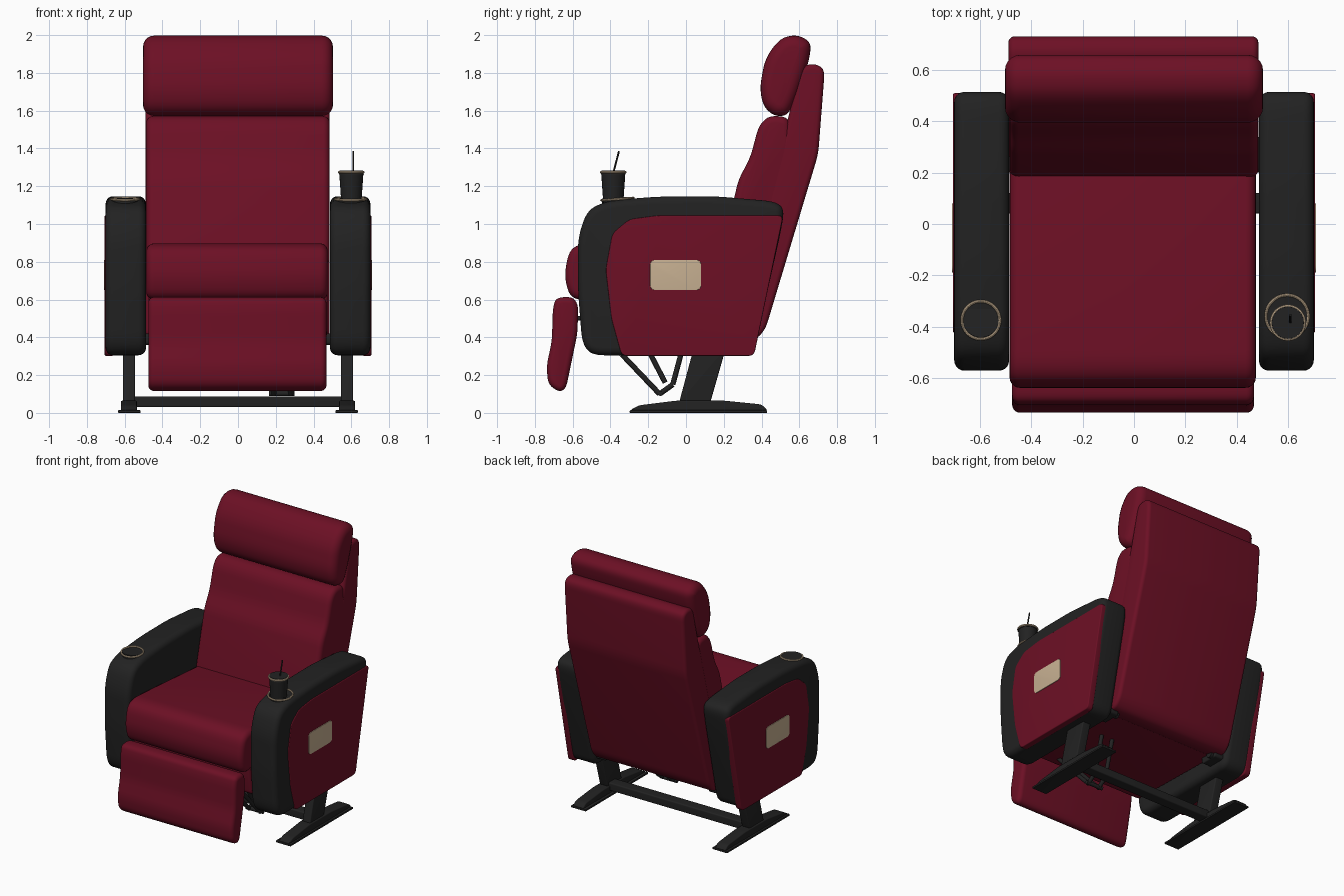
import bpy, bmesh, math
from mathutils import Vector

if "Cube" in bpy.data.objects:
    bpy.data.objects.remove(bpy.data.objects["Cube"], do_unlink=True)


def material(name, rgb):
    m = bpy.data.materials.new(name)
    m.use_nodes = True
    m.diffuse_color = (*rgb, 1)
    bsdf = m.node_tree.nodes["Principled BSDF"]
    bsdf.inputs["Base Color"].default_value = (*rgb, 1)
    bsdf.inputs["Roughness"].default_value = 0.7
    return m


RED = material("burgundy upholstery", (0.15, 0.005, 0.018))
BLACK = material("black trim", (0.016, 0.016, 0.016))
TAN = material("tan", (0.58, 0.44, 0.29))


def finish(name, bm, mat):
    bmesh.ops.recalc_face_normals(bm, faces=bm.faces)
    mesh = bpy.data.meshes.new(name)
    bm.to_mesh(mesh)
    bm.free()
    mesh.materials.append(mat)
    mesh.shade_smooth()
    mesh.set_sharp_from_angle(angle=math.radians(35))
    ob = bpy.data.objects.new(name, mesh)
    bpy.context.collection.objects.link(ob)
    return ob


def rounded(points, radius, steps=6):
    """Round every corner of a closed (y, z) profile."""
    pts = [Vector(p) for p in points]
    out = []
    for i, p in enumerate(pts):
        a, b = pts[i - 1] - p, pts[(i + 1) % len(pts)] - p
        start = p + a.normalized() * min(radius, a.length * 0.45)
        end = p + b.normalized() * min(radius, b.length * 0.45)
        for k in range(steps + 1):
            t = k / steps
            out.append(start * (1 - t) ** 2 + p * 2 * t * (1 - t) + end * t * t)
    return out


def inset(pts, d):
    """Move a closed profile inward by d along its normals."""
    n = len(pts)
    area = sum(pts[i - 1].x * pts[i].y - pts[i].x * pts[i - 1].y for i in range(n))
    s = 1 if area > 0 else -1
    out = []
    for i, p in enumerate(pts):
        t = (pts[(i + 1) % n] - pts[i - 1]).normalized()
        out.append(p + Vector((-t.y, t.x)) * d * s)
    return out


def slab(name, points, x0, x1, mat, corner=0.04, edge=0.02, steps=5):
    """Side profile extruded along x with rolled edges on both ends."""
    base = rounded(points, corner)
    angles = [math.pi / 2 * k / steps for k in range(steps + 1)]
    rings = [(x0 + edge * (1 - math.sin(a)), edge * (1 - math.cos(a))) for a in reversed(angles)]
    rings = [(x0 + edge * (1 - math.cos(a)), edge * (1 - math.sin(a))) for a in angles]
    rings += [(x0 + x1 - x, d) for x, d in reversed(rings)]
    bm = bmesh.new()
    loops = [[bm.verts.new((x, p.x, p.y)) for p in inset(base, d)] for x, d in rings]
    n = len(base)
    for a, b in zip(loops, loops[1:]):
        for i in range(n):
            j = (i + 1) % n
            bm.faces.new((a[i], a[j], b[j], b[i]))
    bm.faces.new(loops[0])
    bm.faces.new(loops[-1])
    return finish(name, bm, mat)


def box(y0, y1, z0, z1):
    return [(y0, z0), (y1, z0), (y1, z1), (y0, z1)]


def rod(name, start, end, r0, mat, r1=None, sides=24):
    start, end = Vector(start), Vector(end)
    bm = bmesh.new()
    bmesh.ops.create_cone(bm, cap_ends=True, segments=sides, radius1=r0,
                          radius2=r0 if r1 is None else r1, depth=(end - start).length)
    ob = finish(name, bm, mat)
    ob.location = (start + end) / 2
    ob.rotation_euler = (end - start).to_track_quat("Z", "Y").to_euler()
    return ob


def ring(name, centre, major, minor, mat, tilt=0.0):
    bm = bmesh.new()
    count, sides = 40, 8
    loops = []
    for i in range(count):
        u = math.tau * i / count
        loop = []
        for j in range(sides):
            v = math.tau * j / sides
            r = major + minor * math.cos(v)
            loop.append(bm.verts.new((r * math.cos(u), r * math.sin(u), minor * math.sin(v))))
        loops.append(loop)
    for i in range(count):
        a, b = loops[i], loops[(i + 1) % count]
        for j in range(sides):
            k = (j + 1) % sides
            bm.faces.new((a[j], b[j], b[k], a[k]))
    ob = finish(name, bm, mat)
    ob.location = centre
    ob.rotation_euler.x = tilt
    return ob


# Upholstered body
slab("back_shell", [(0.61, 1.835), (0.68, 1.85), (0.735, 1.82), (0.7, 1.37), (0.42, 0.44),
                    (0.36, 0.38), (0.24, 0.40), (0.5, 1.4)], -0.49, 0.485, RED, 0.05, 0.025)
slab("back_cushion", [(0.17, 0.78), (0.26, 1.16), (0.28, 1.24), (0.34, 1.35), (0.385, 1.52),
                      (0.44, 1.575), (0.55, 1.565), (0.56, 1.4), (0.4, 0.8)],
     -0.485, 0.485, RED, 0.05, 0.035)
slab("headrest", [(0.39, 1.72), (0.41, 1.62), (0.47, 1.57), (0.54, 1.575), (0.59, 1.68),
                  (0.65, 1.86), (0.665, 1.96), (0.59, 2.003), (0.5, 1.985), (0.42, 1.88)],
     -0.503, 0.503, RED, 0.06, 0.06)
slab("seat_cushion", [(-0.61, 0.60), (-0.645, 0.72), (-0.62, 0.86), (-0.55, 0.9), (-0.3, 0.885),
                      (0.3, 0.84), (0.3, 0.6)], -0.485, 0.475, RED, 0.06, 0.04)
slab("seat_base", [(-0.52, 0.42), (-0.55, 0.64), (0.3, 0.64), (0.34, 0.4)],
     -0.475, 0.475, RED, 0.03, 0.02)
slab("footrest", [(-0.705, 0.55), (-0.69, 0.61), (-0.6, 0.615), (-0.57, 0.57), (-0.575, 0.42),
                  (-0.635, 0.13), (-0.67, 0.11), (-0.73, 0.15), (-0.738, 0.25), (-0.71, 0.38)],
     -0.475, 0.468, RED, 0.04, 0.03)

# Arms, panels and stand, repeated on both sides
arm = [(-0.5, 0.305), (-0.55, 0.37), (-0.572, 0.65), (-0.572, 0.93), (-0.52, 1.08), (-0.4, 1.125),
       (-0.15, 1.145), (0.15, 1.147), (0.47, 1.12), (0.522, 1.08), (0.5, 0.95), (0.355, 0.305)]
panel = [(-0.34, 0.302), (-0.395, 0.5), (-0.425, 0.76), (-0.39, 0.95), (-0.3, 1.025),
         (-0.15, 1.045), (0.515, 1.045), (0.36, 0.302)]
foot = [(-0.3, 0.012), (-0.25, 0.04), (-0.05, 0.065), (0.2, 0.065), (0.4, 0.045), (0.435, 0.012)]
post = [(-0.035, 0.06), (0.13, 0.06), (0.21, 0.34), (0.04, 0.34)]

for side, s in (("left", 1), ("right", -1)):
    def part(name, pts, x0, x1, mat, corner, edge):
        slab(f"{side}_{name}", pts, *sorted((s * x0, s * x1)), mat, corner, edge)

    part("arm", arm, 0.487, 0.701, BLACK, 0.07, 0.04)
    part("arm_panel", panel, 0.66, 0.706, RED, 0.03, 0.006)
    part("arm_plate", box(-0.19, 0.08, 0.65, 0.81), 0.702, 0.71, TAN, 0.03, 0.002)
    part("foot_sole", box(-0.298, 0.43, 0, 0.014), 0.515, 0.635, BLACK, 0.005, 0.003)
    part("foot", foot, 0.535, 0.62, BLACK, 0.02, 0.008)
    part("post", post, 0.545, 0.61, BLACK, 0.01, 0.008)
    part("seat_bracket", box(0.2, 0.34, 0.36, 0.42), 0.42, 0.5, BLACK, 0.02, 0.008)
    rod(f"{side}_recline_pivot", (s * 0.4, 0.3, 0.385), (s * 0.49, 0.3, 0.385), 0.025, BLACK)

    # Cup holder
    hx, hy, hr = (0.597, -0.36, 0.083) if s > 0 else (-0.597, -0.375, 0.074)
    ring(f"{side}_cup_holder_rim", (hx, hy, 1.132), hr, 0.006, TAN, 0.08)
    rod(f"{side}_cup_holder_well", (hx, hy, 1.1), (hx, hy + 0.002, 1.133), hr - 0.004, BLACK)

# Crossbar between the feet
slab("crossbar", box(0.04, 0.12, 0.03, 0.088), -0.55, 0.55, BLACK, 0.01, 0.005)

# Footrest linkage under the seat
for i, x in enumerate((0.19, 0.28)):
    path = [(-0.45, 0.43), (-0.34, 0.31), (-0.14, 0.1), (-0.07, 0.15), (0.0, 0.41)]
    for k, (a, b) in enumerate(zip(path, path[1:])):
        rod(f"linkage_{i}_{k}", (x, *a), (x, *b), 0.014, BLACK, sides=12)
    rod(f"linkage_brace_{i}", (x, -0.24, 0.41), (x, -0.11, 0.16), 0.014, BLACK, sides=12)
    rod(f"footrest_link_{i}", (x, -0.59, 0.5), (x, -0.45, 0.5), 0.012, BLACK, sides=12)
rod("linkage_crossbar", (0.165, -0.135, 0.103), (0.3, -0.135, 0.103), 0.014, BLACK, sides=12)

# Drink cup
cx, cy = 0.6, -0.385
rod("cup", (cx, cy, 1.11), (cx, cy, 1.27), 0.053, BLACK, 0.064)
ring("cup_rim", (cx, cy, 1.274), 0.064, 0.007, TAN)
rod("cup_lid", (cx, cy, 1.262), (cx, cy, 1.283), 0.066, BLACK, 0.062)
rod("straw", (cx + 0.01, cy, 1.27), (cx + 0.01, cy + 0.03, 1.385), 0.005, BLACK, sides=10)
